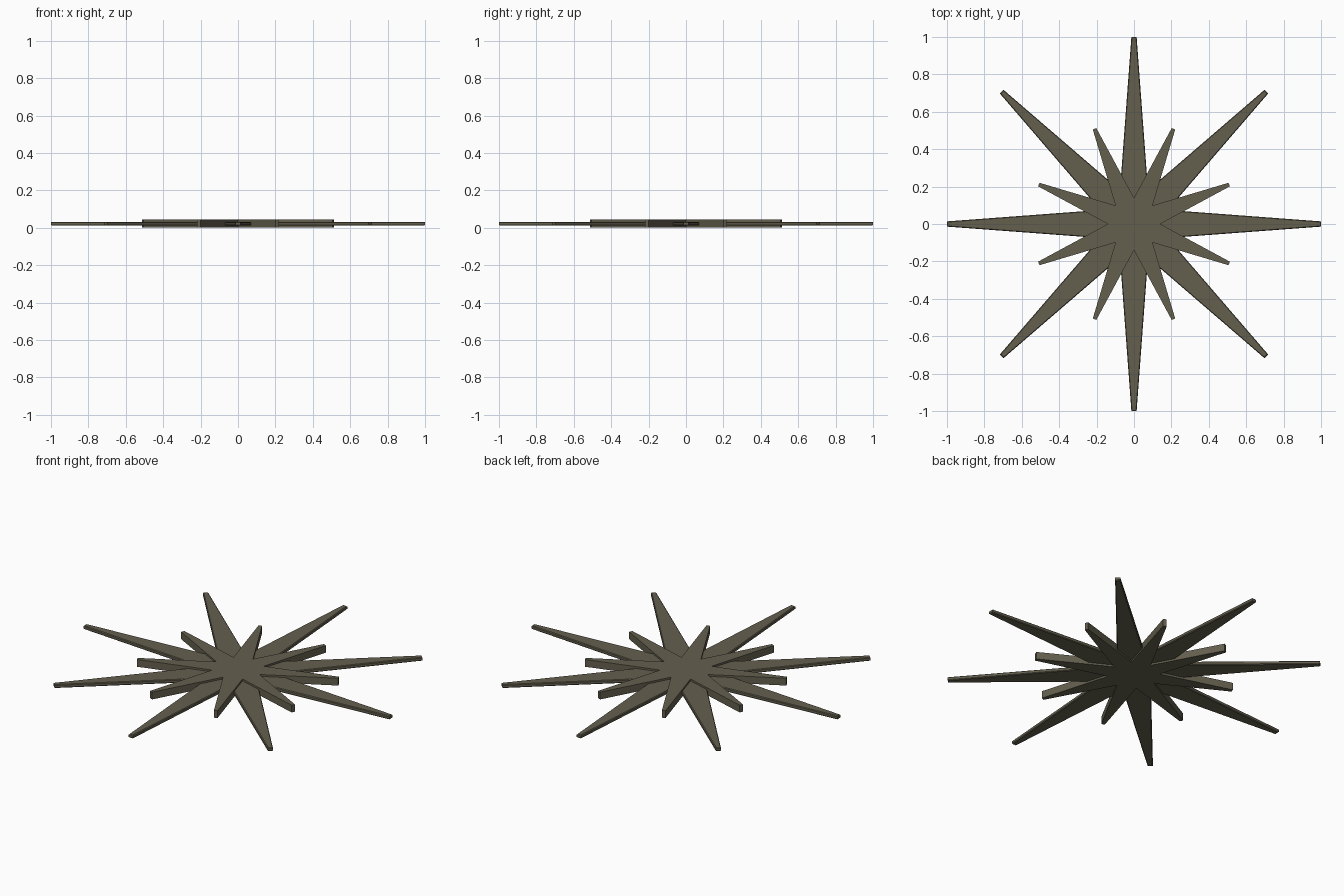
import bpy, bmesh, math

if "Cube" in bpy.data.objects:
    bpy.data.objects.remove(bpy.data.objects["Cube"])

# One dull olive-bronze colour for the whole ornament
bronze = bpy.data.materials.new("dark olive bronze")
bronze.diffuse_color = (0.127, 0.114, 0.076, 1)
bronze.use_nodes = True
bronze.node_tree.nodes["Principled BSDF"].inputs["Base Color"].default_value = bronze.diffuse_color


def star(name, tip_r, tip_half, valley_r, turn, z0, z1, bevel):
    """Flat eight-rayed star with blunt tips, extruded from z0 to z1."""
    bm = bmesh.new()
    ring = []
    for i in range(8):
        a = math.radians(turn + 45 * i)
        ca, sa = math.cos(a), math.sin(a)
        for side in (-tip_half, tip_half):
            ring.append((tip_r * ca - side * sa, tip_r * sa + side * ca))
        v = a + math.radians(22.5)
        ring.append((valley_r * math.cos(v), valley_r * math.sin(v)))
    face = bm.faces.new([bm.verts.new((x, y, z0)) for x, y in ring])
    ext = bmesh.ops.extrude_face_region(bm, geom=[face])
    top = [g for g in ext["geom"] if isinstance(g, bmesh.types.BMVert)]
    bmesh.ops.translate(bm, verts=top, vec=(0, 0, z1 - z0))
    bmesh.ops.recalc_face_normals(bm, faces=bm.faces)
    # Slightly chamfered rims
    if bevel:
        rims = [e for e in bm.edges
                if abs(e.verts[0].co.z - e.verts[1].co.z) < 1e-5]
        bmesh.ops.bevel(bm, geom=rims, offset=bevel, segments=1,
                        affect='EDGES', profile=0.5)
    mesh = bpy.data.meshes.new(name)
    bm.to_mesh(mesh)
    bm.free()
    mesh.materials.append(bronze)
    ob = bpy.data.objects.new(name, mesh)
    bpy.context.collection.objects.link(ob)
    return ob


# Thin star with long rays along the axes and diagonals
star("long_ray_star", 1.0, 0.014, 0.196, 0, 0.011, 0.032, 0.004)
# Thicker star with short rays in between
star("short_ray_star", 0.551, 0.010, 0.14, 22.5, 0.0, 0.043, 0)
